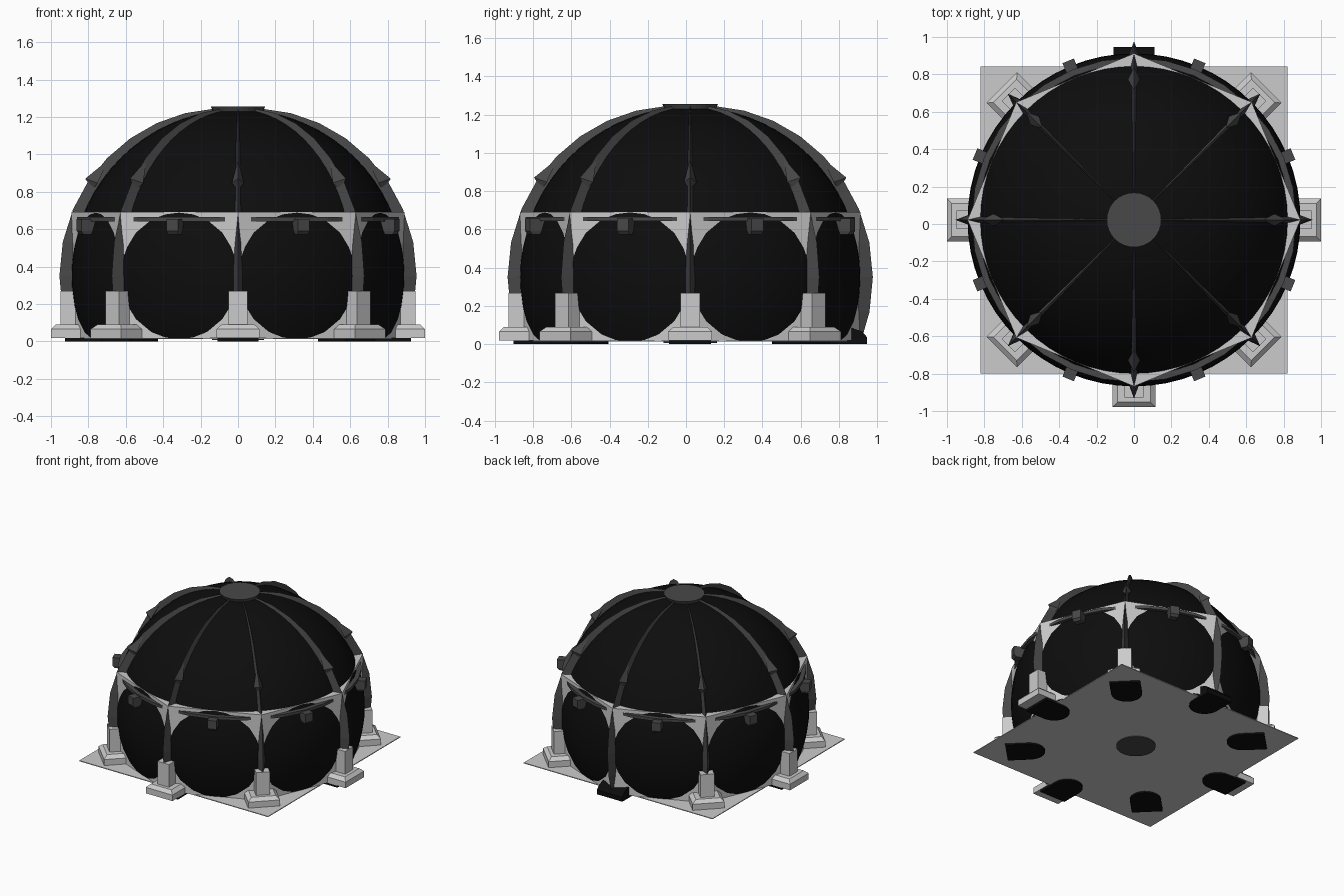
import bpy, bmesh, math
from mathutils import Matrix

if "Cube" in bpy.data.objects:
    bpy.data.objects.remove(bpy.data.objects["Cube"])

CY, CZ, R = 0.022, 0.35, 0.89      # dome centre and radius
FLOOR = 0.018


def material(name, v):
    m = bpy.data.materials.new(name)
    m.diffuse_color = (v, v, v, 1)
    m.use_nodes = True
    m.node_tree.nodes["Principled BSDF"].inputs["Base Color"].default_value = m.diffuse_color
    return m


BLACK, DARK = material("black", 0.004), material("dark_grey", 0.065)


def mesh_of(name, verts, faces, mat=None):
    bm = bmesh.new()
    vs = [bm.verts.new(v) for v in verts]
    for f in faces:
        bm.faces.new([vs[i] for i in f])
    bmesh.ops.remove_doubles(bm, verts=bm.verts, dist=1e-5)
    bmesh.ops.recalc_face_normals(bm, faces=bm.faces)
    return finish(name, bm, mat)


def finish(name, bm, mat=None):
    me = bpy.data.meshes.new(name)
    bm.to_mesh(me)
    bm.free()
    if mat:
        me.materials.append(mat)
    return me


def place(name, me, deg=0):
    o = bpy.data.objects.new(name, me)
    bpy.context.collection.objects.link(o)
    o.matrix_world = Matrix.Translation((0, CY, 0)) @ Matrix.Rotation(math.radians(deg), 4, 'Z')
    return o


def around(name, me, start=0, skip=()):
    for k in range(8):
        if k not in skip:
            place(f"{name}_{k + 1}", me, start + 45 * k)


def loft(name, rings, mat=None):
    """Closed solid through equal-length loops of points."""
    n = len(rings[0])
    faces = [list(range(n)), list(range((len(rings) - 1) * n, len(rings) * n))]
    for a in range(len(rings) - 1):
        for i in range(n):
            j = (i + 1) % n
            faces.append((a * n + i, a * n + j, (a + 1) * n + j, (a + 1) * n + i))
    return mesh_of(name, [p for r in rings for p in r], faces, mat)


def rect(x0, x1, w, z):
    return [(x0, -w, z), (x1, -w, z), (x1, w, z), (x0, w, z)]


def circle(r, z, n=32):
    return [(r * math.cos(math.tau * i / n), r * math.sin(math.tau * i / n), z) for i in range(n)]


def polar(r, elev, y=0):
    e = math.radians(elev)
    return (r * math.cos(e), y, CZ + r * math.sin(e))


# Dark dome, cut off at the floor
bm = bmesh.new()
bmesh.ops.create_uvsphere(bm, u_segments=64, v_segments=36, radius=R,
                          matrix=Matrix.Translation((0, 0, CZ)))
bmesh.ops.bisect_plane(bm, geom=bm.verts[:] + bm.edges[:] + bm.faces[:],
                       plane_co=(0, 0, FLOOR), plane_no=(0, 0, -1), clear_outer=True)
for f in bm.faces:
    f.smooth = True
place("dome_shell", finish("dome_shell", bm, BLACK))

# Flat wall panels with round openings the dome bulges through, plus top ledge
ap, half = R * math.cos(math.pi / 8), R * math.sin(math.pi / 8)
verts, faces, n = [], [], 32
for i in range(n):
    c, s = math.cos(math.tau * i / n), math.sin(math.tau * i / n)
    k = half / max(abs(c), abs(s))
    verts += [(ap, c * k, max(CZ + s * k, FLOOR)),
              (ap, c * half * 0.985, CZ + s * half * 0.97)]
    a, b = 2 * i, 2 * ((i + 1) % n)
    faces.append((a, b, b + 1, a + 1))
base = len(verts)
for i in range(9):
    t = i / 4 - 1
    a = t * math.pi / 8
    verts += [(ap, t * half, CZ + half), (0.81 * math.cos(a), 0.81 * math.sin(a), CZ + half)]
    if i:
        j = base + 2 * i
        faces.append((j - 2, j, j + 1, j - 1))
around("wall_panel", mesh_of("wall_panel", verts, faces), 22.5)

# Ribs: tapering triangular fins that follow the dome
rings = []
for e in (-21, -11, 0, 11, 22, 32, 42, 52, 62, 72, 82):
    t = max(0, e / 82)
    ro, w = 0.955 - 0.052 * t ** 2, 0.03 - 0.022 * t ** 0.6
    rings.append([polar(0.875, e, -w), polar(ro, e), polar(0.875, e, w)])
around("rib", loft("rib", rings, DARK))

# Small kite-shaped spurs on the ribs
spur = [polar(0.93, 42), polar(0.90, 33.5, -0.033), polar(0.968, 32.5),
        polar(0.90, 33.5, 0.033), polar(0.90, 30.5)]
around("rib_spur", mesh_of("rib_spur", spur, [(0, 1, 2), (0, 2, 3), (1, 4, 2), (4, 3, 2), (0, 3, 4, 1)], DARK))

# Thin ring bar and the boxes hung on it
section = [(0.835, 0.642), (0.868, 0.642), (0.868, 0.664), (0.835, 0.664)]
loops = [circle(r, z) for r, z in section]
ring_faces = [(a * 32 + i, a * 32 + (i + 1) % 32, (a + 1) % 4 * 32 + (i + 1) % 32, (a + 1) % 4 * 32 + i)
              for a in range(4) for i in range(32)]
place("ring_bar", mesh_of("ring_bar", [p for l in loops for p in l], ring_faces, DARK))
around("hanging_box", loft("hanging_box", [rect(0.84, 0.905, 0.028, 0.572), rect(0.84, 0.92, 0.033, 0.59),
                                           rect(0.83, 0.92, 0.033, 0.655)], DARK), 22.5)

# Pedestals: chamfered base and column; the back one is a dark ramp
around("pedestal_base", loft("pedestal_base", [rect(0.79, 1.0, 0.115, FLOOR), rect(0.79, 1.0, 0.115, 0.065),
                                               rect(0.81, 0.975, 0.088, 0.09)]), 0, skip=(2,))
around("pedestal_column", loft("pedestal_column", [rect(0.85, 0.95, 0.05, 0.085),
                                                   rect(0.85, 0.95, 0.05, 0.268)]), 0, skip=(2,))
ramp = [(0.80, 0.01), (0.925, 0.01), (0.925, 0.035), (0.90, 0.065), (0.84, 0.085), (0.80, 0.085)]
place("back_ramp", loft("back_ramp", [[(x, y, z) for x, z in ramp] for y in (-0.11, 0.11)], BLACK), 90)

# Floor plate, round-ended pads beneath it, centre disc and top cap
place("floor_plate", loft("floor_plate", [rect(-0.82, 0.82, 0.82, 0.012), rect(-0.82, 0.82, 0.82, FLOOR)]))
pad = [(0.925, -0.11), (0.925, 0.11)] + [
    (0.76 + 0.11 * math.cos(a), 0.11 * math.sin(a))
    for a in (math.pi / 2 + math.pi * i / 12 for i in range(13))]
around("foot_pad", loft("foot_pad", [[(x, y, z) for x, y in pad] for z in (0, FLOOR)], BLACK))
place("floor_disc", loft("floor_disc", [circle(0.14, 0.006), circle(0.14, 0.015)], DARK))
place("top_cap", loft("top_cap", [circle(0.13, 1.222), circle(0.146, 1.256)], DARK))
